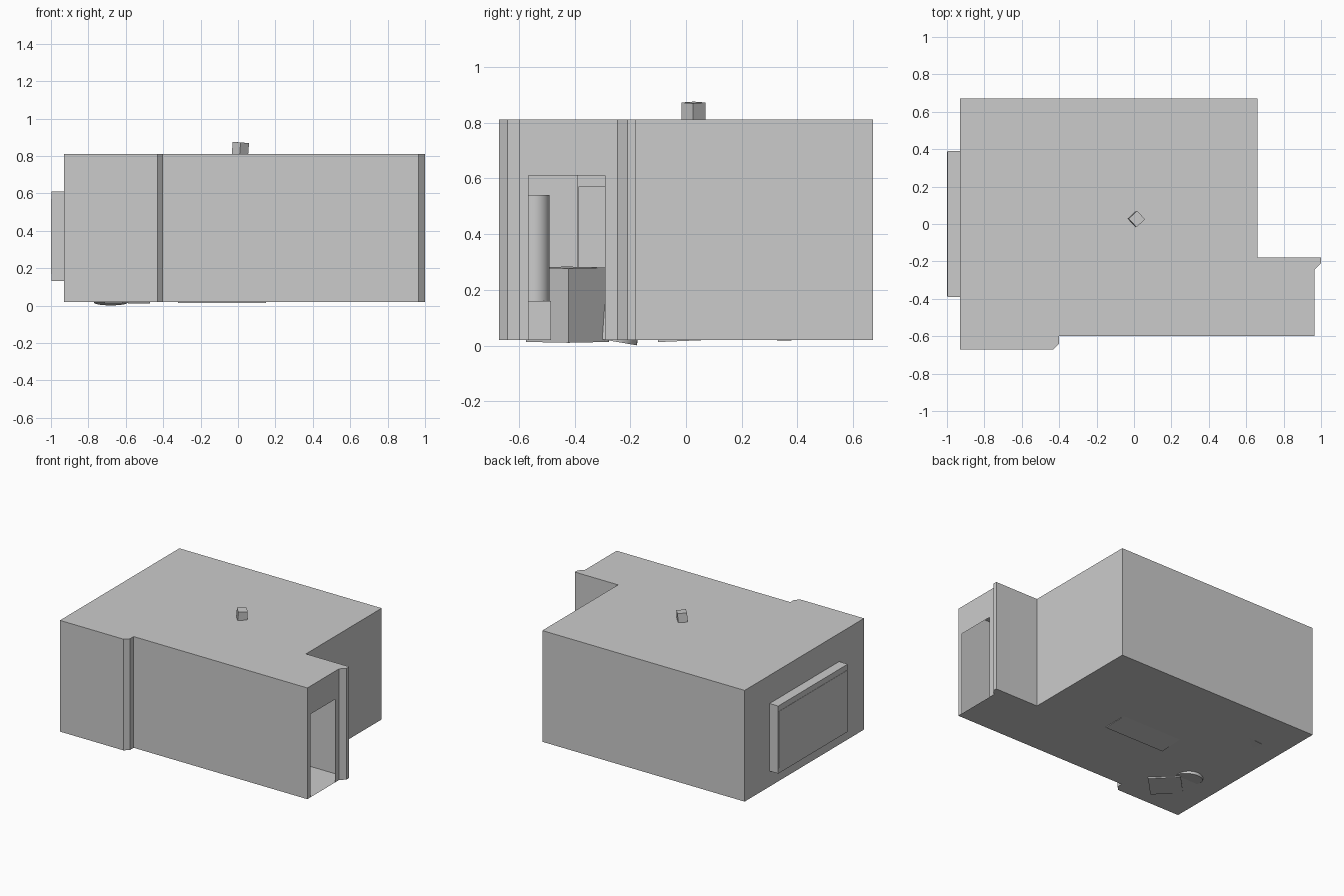
import bpy, bmesh, math
from mathutils import Matrix, Vector, Euler

if "Cube" in bpy.data.objects:
    bpy.data.objects.remove(bpy.data.objects["Cube"])

FLOOR, CEIL = 0.02, 0.81


def make_object(name, bm):
    me = bpy.data.meshes.new(name)
    bm.to_mesh(me)
    bm.free()
    ob = bpy.data.objects.new(name, me)
    bpy.context.collection.objects.link(ob)
    return ob


def box(name, lo, hi, rot=(0, 0, 0)):
    """Box spanning lo..hi, rotated about the centre of its underside."""
    size = [b - a for a, b in zip(lo, hi)]
    base = Vector(((lo[0] + hi[0]) / 2, (lo[1] + hi[1]) / 2, lo[2]))
    bm = bmesh.new()
    bmesh.ops.create_cube(bm, size=1, matrix=Matrix.LocRotScale(Vector((0, 0, size[2] / 2)), None, size))
    ob = make_object(name, bm)
    ob.location, ob.rotation_euler = base, rot
    return ob


def cylinder(name, base, radius, height, rot=(0, 0, 0)):
    bm = bmesh.new()
    bmesh.ops.create_cone(bm, cap_ends=True, segments=32, radius1=radius, radius2=radius,
                          depth=height, matrix=Matrix.Translation((0, 0, height / 2)))
    ob = make_object(name, bm)
    ob.location, ob.rotation_euler = base, rot
    bpy.context.view_layer.objects.active = ob
    ob.select_set(True)
    bpy.ops.object.shade_smooth_by_angle(angle=math.radians(40))
    ob.select_set(False)
    return ob


# Room shell: thin floor, ceiling and walls following the floor plan
plan = [(-0.93, -0.67), (-0.43, -0.67), (-0.40, -0.64), (-0.40, -0.60), (0.965, -0.60),
        (0.965, -0.245), (1.0, -0.21), (1.0, -0.18), (0.66, -0.18), (0.66, 0.67), (-0.93, 0.67)]
# wall index -> opening (y0, y1, z0, z1)
openings = {4: (-0.565, -0.29, FLOOR, 0.61), 10: (-0.39, 0.39, 0.13, 0.61)}

bm = bmesh.new()


def quad(*pts):
    bm.faces.new([bm.verts.new(p) for p in pts])


def wall(a, b, z0, z1):
    quad((*a, z0), (*b, z0), (*b, z1), (*a, z1))


bm.faces.new([bm.verts.new((x, y, CEIL)) for x, y in plan])
bm.faces.new([bm.verts.new((x, y, FLOOR)) for x, y in reversed(plan)])
for i, a in enumerate(plan):
    b = plan[(i + 1) % len(plan)]
    if i not in openings:
        wall(a, b, FLOOR, CEIL)
        continue
    y0, y1, z0, z1 = openings[i]
    near, far = (y0, y1) if a[1] < b[1] else (y1, y0)
    p, q = (a[0], near), (a[0], far)
    wall(a, p, FLOOR, CEIL)
    wall(q, b, FLOOR, CEIL)
    wall(p, q, z1, CEIL)
    if z0 > FLOOR:
        wall(p, q, FLOOR, z0)
bmesh.ops.remove_doubles(bm, verts=bm.verts, dist=1e-4)
make_object("room_shell", bm)

# Window bay, open to the room
bm = bmesh.new()
y0, y1, z0, z1 = openings[10]
ring = [(y0, z0), (y0, z1), (y1, z1), (y1, z0)]
for (ya, za), (yb, zb) in zip(ring, ring[1:] + ring[:1]):
    quad((-0.93, ya, za), (-0.93, yb, zb), (-0.998, yb, zb), (-0.998, ya, za))
quad(*[(-0.998, y, z) for y, z in ring])
bmesh.ops.remove_doubles(bm, verts=bm.verts, dist=1e-4)
bmesh.ops.recalc_face_normals(bm, faces=bm.faces)
make_object("window_bay", bm)
box("window_pane", (-1.0, -0.385, 0.17), (-0.99, 0.385, 0.57))

# Tilted ceiling block poking through the roof
box("ceiling_block", (-0.021, -0.004, 0.80), (0.041, 0.058, 0.872),
    (math.radians(3), math.radians(3), math.radians(43)))

# Furniture slightly sunk into the floor
box("cabinet", (-0.725, -0.53, 0.013), (-0.515, -0.32, 0.28),
    (0.015, 0.015, math.radians(46)))
cylinder("bucket", (-0.68, -0.265, 0.016), 0.09, 0.2, (-0.17, 0, 0))
box("low_table", (-0.32, -0.10, 0.023), (0.15, 0.40, 0.18), (0.042, 0, 0))
box("crate", (-0.75, 0.25, 0.021), (-0.60, 0.38, 0.15), (-0.03, -0.02, 0.1))

# Column on a pedestal along the front wall
box("pedestal", (0.0, -0.598, FLOOR), (0.12, -0.485, 0.16))
cylinder("column", (0.06, -0.543, 0.16), 0.053, 0.38)
